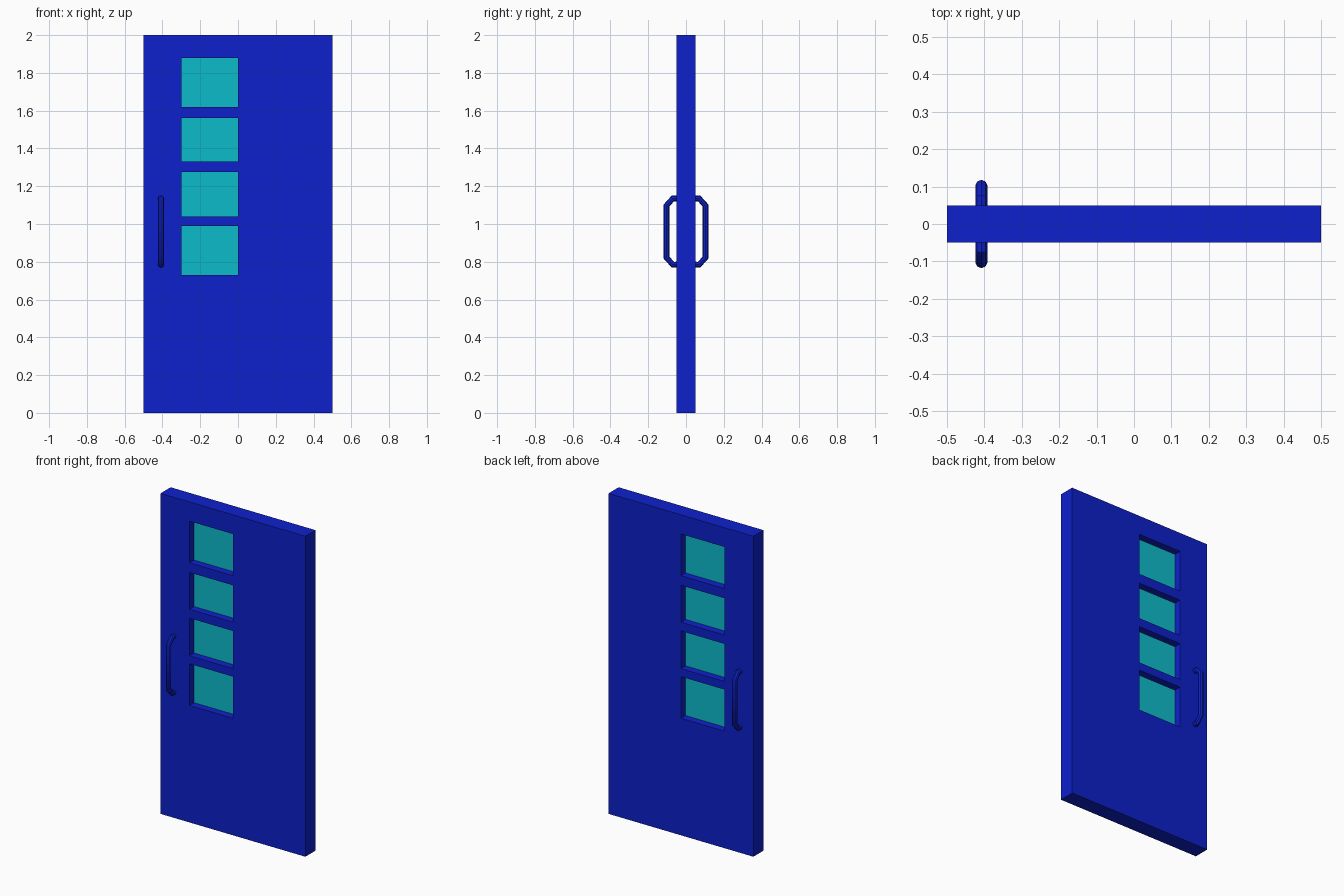
import bpy

if "Cube" in bpy.data.objects:
    bpy.data.objects.remove(bpy.data.objects["Cube"], do_unlink=True)


def make_material(name, color):
    mat = bpy.data.materials.new(name)
    mat.use_nodes = True
    mat.diffuse_color = color
    mat.node_tree.nodes["Principled BSDF"].inputs["Base Color"].default_value = color
    return mat


blue = make_material("door blue", (0.004, 0.015, 0.6, 1))
cyan = make_material("glass cyan", (0.004, 0.5, 0.6, 1))


def box(name, low, high, mat):
    bpy.ops.mesh.primitive_cube_add(size=1)
    obj = bpy.context.object
    obj.name = name
    for v in obj.data.vertices:
        v.co = [h if c > 0 else l for c, l, h in zip(v.co, low, high)]
    obj.data.materials.append(mat)
    return obj


# Door slab
door = box("door_panel", (-0.5, -0.05, 0), (0.5, 0.05, 2), blue)

# Four window openings, each with a thin pane in the middle
LEFT, RIGHT = -0.3, 0.0
windows = [(0.73, 0.99), (1.04, 1.275), (1.33, 1.56), (1.62, 1.88)]
for i, (bottom, top) in enumerate(windows, 1):
    cutter = box("window_cutter", (LEFT, -0.2, bottom), (RIGHT, 0.2, top), blue)
    cutter.hide_render = True
    cut = door.modifiers.new("window", 'BOOLEAN')
    cut.operation = 'DIFFERENCE'
    cut.solver = 'EXACT'
    cut.object = cutter
    bpy.context.view_layer.objects.active = door
    bpy.ops.object.modifier_apply(modifier=cut.name)
    bpy.data.objects.remove(cutter, do_unlink=True)
    box(f"window_glass_{i}", (LEFT, -0.004, bottom), (RIGHT, 0.004, top), cyan)


# Bent tube handle on each side of the door
def handle(name, side):
    half = [(0.045, 0.175), (0.07, 0.175), (0.103, 0.138)]
    path = half + [(y, -z) for y, z in reversed(half)]
    curve = bpy.data.curves.new(name, 'CURVE')
    curve.dimensions = '3D'
    curve.bevel_depth = 0.016
    curve.bevel_resolution = 2
    curve.use_fill_caps = True
    spline = curve.splines.new('POLY')
    spline.points.add(len(path) - 1)
    for point, (y, z) in zip(spline.points, path):
        point.co = (-0.408, side * y, 0.96 + z, 1)
    curve.materials.append(blue)
    obj = bpy.data.objects.new(name, curve)
    bpy.context.collection.objects.link(obj)
    bpy.ops.object.select_all(action='DESELECT')
    obj.select_set(True)
    bpy.context.view_layer.objects.active = obj
    bpy.ops.object.convert(target='MESH')
    bpy.ops.object.shade_smooth_by_angle(angle=0.7)


handle("front_handle", -1)
handle("back_handle", 1)
